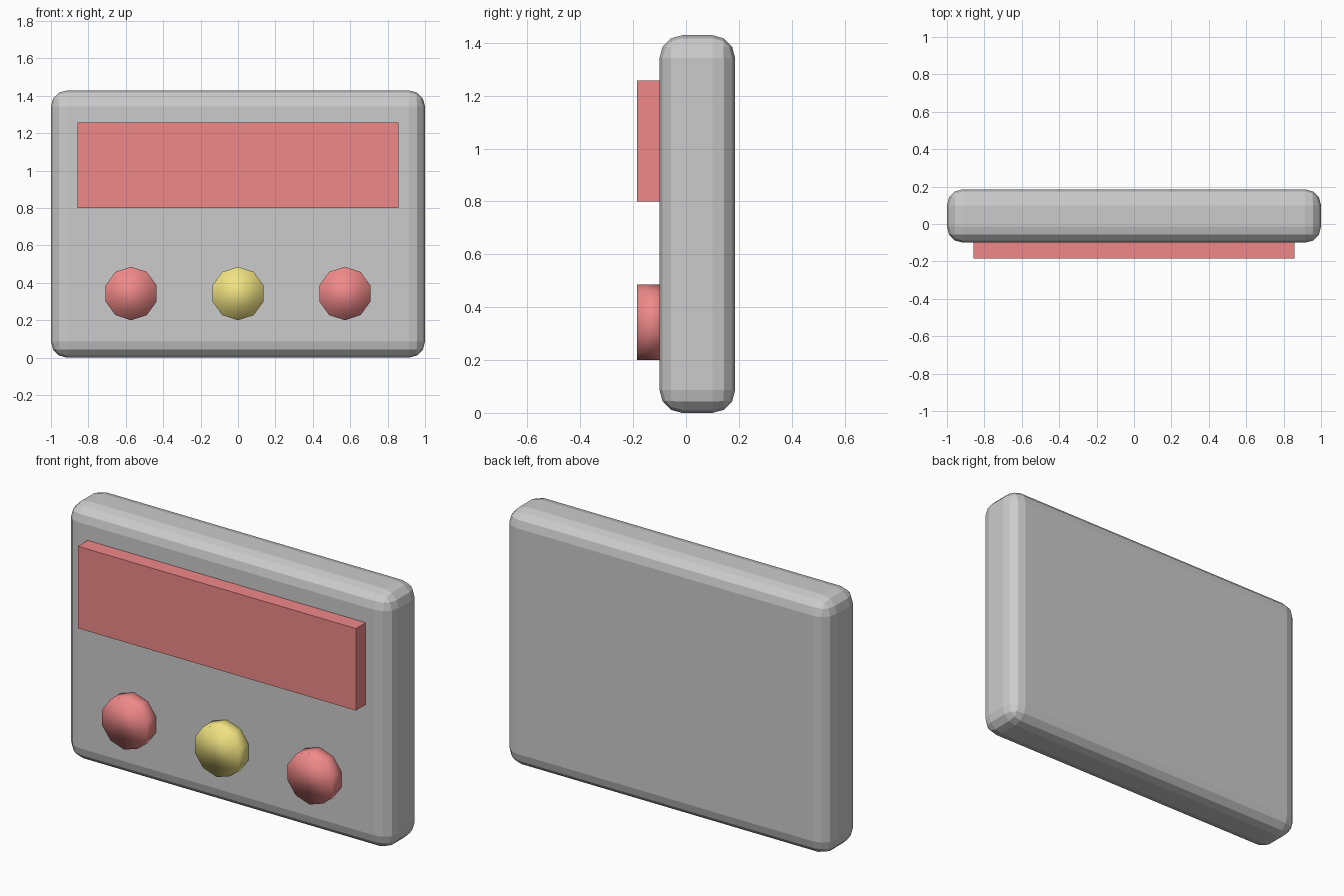
import bpy
import math

if "Cube" in bpy.data.objects:
    bpy.data.objects.remove(bpy.data.objects["Cube"])

U = 1 / 7          # design unit of the model
FRONT = -0.7 * U   # y of the panel's front face
FACE = -1.3 * U    # y of the raised parts' front faces
SINK = 0.03        # how far raised parts reach into the body


def material(name, color):
    mat = bpy.data.materials.new(name)
    mat.diffuse_color = color
    mat.use_nodes = True
    mat.node_tree.nodes["Principled BSDF"].inputs["Base Color"].default_value = mat.diffuse_color
    return mat


def box(name, lo, hi):
    bpy.ops.mesh.primitive_cube_add(size=1, location=[(a + b) / 2 for a, b in zip(lo, hi)])
    ob = bpy.context.object
    ob.name = name
    ob.scale = [b - a for a, b in zip(lo, hi)]
    bpy.ops.object.transform_apply(location=False, rotation=False, scale=True)
    return ob


def button(name, x, mat):
    depth = FRONT + SINK - FACE
    bpy.ops.mesh.primitive_cylinder_add(
        vertices=10, radius=U, depth=depth,
        location=(x, FACE + depth / 2, 2.4 * U), rotation=(math.pi / 2, 0, 0))
    ob = bpy.context.object
    ob.name = name
    bpy.ops.object.shade_smooth()
    ob.data.materials.append(mat)


red = material("red", (0.87, 0.25, 0.25, 1))
yellow = material("yellow", (0.87, 0.76, 0.22, 1))

# Rounded body
body = box("body", (-1, FRONT, 0), (1, 1.3 * U, 10 * U))
bevel = body.modifiers.new("rounded_edges", 'BEVEL')
bevel.width = 0.6 * U
bevel.segments = 3

# Raised display
display = box("display", (-6 * U, FACE, 5.6 * U), (6 * U, FRONT + SINK, 8.8 * U))
display.data.materials.append(red)

# Row of buttons
for name, x, mat in (("left_button", -4 * U, red),
                     ("middle_button", 0, yellow),
                     ("right_button", 4 * U, red)):
    button(name, x, mat)
